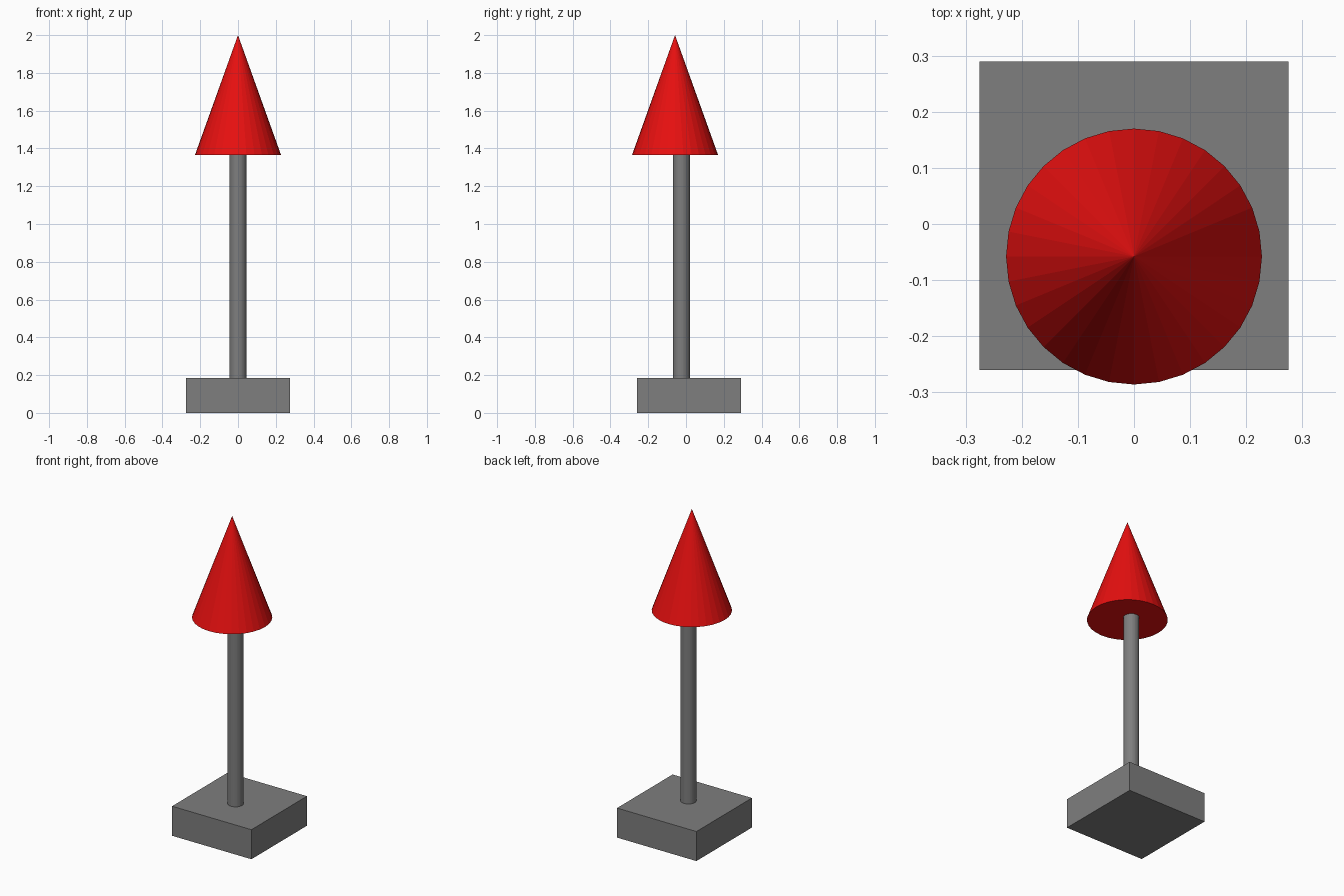
import bpy

if "Cube" in bpy.data.objects:
    bpy.data.objects.remove(bpy.data.objects["Cube"])


def material(name, rgb):
    mat = bpy.data.materials.new(name)
    mat.diffuse_color = (*rgb, 1.0)
    mat.use_nodes = True
    mat.node_tree.nodes["Principled BSDF"].inputs["Base Color"].default_value = mat.diffuse_color
    return mat


def finish(name, mat):
    obj = bpy.context.object
    obj.name = name
    obj.data.materials.append(mat)
    return obj


grey = material("grey", (0.21, 0.21, 0.21))
red = material("red", (0.8, 0.005, 0.005))

BASE_TOP = 0.185
CONE_BOTTOM = 1.365
CONE_TOP = 2.0

# Square base block
bpy.ops.mesh.primitive_cube_add(size=1, location=(0, 0.015, BASE_TOP / 2))
base = finish("base", grey)
base.scale = (0.55, 0.55, BASE_TOP)

# Round pole, set slightly into the base and the cone
bpy.ops.mesh.primitive_cylinder_add(
    vertices=32, radius=0.045, depth=CONE_BOTTOM - BASE_TOP + 0.02,
    location=(0, -0.024, (CONE_BOTTOM + BASE_TOP) / 2))
finish("pole", grey)

# Red cone on top
bpy.ops.mesh.primitive_cone_add(
    vertices=32, radius1=0.228, radius2=0, depth=CONE_TOP - CONE_BOTTOM,
    location=(0, -0.058, (CONE_TOP + CONE_BOTTOM) / 2))
finish("cone", red)
